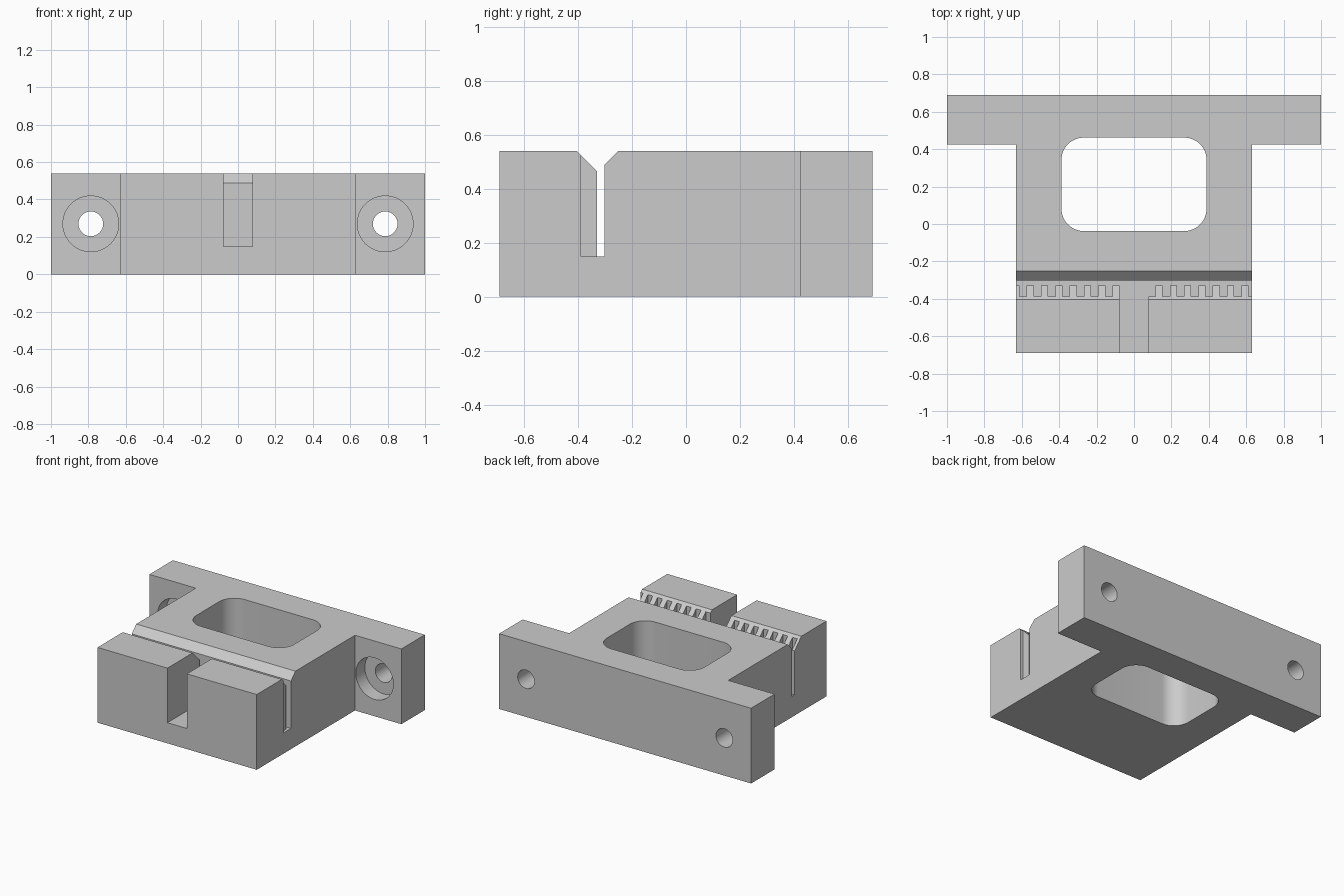
import bpy, bmesh, math
from mathutils import Matrix, Vector

cube = bpy.data.objects.get("Cube")
if cube:
    bpy.data.objects.remove(cube, do_unlink=True)

HEIGHT, HALF_WIDTH, FLOOR = 0.54, 0.632, 0.148
PITCH = 0.0765

grey = bpy.data.materials.new("plain_grey")
grey.use_nodes = True
grey.diffuse_color = (0.6, 0.6, 0.6, 1)
grey.node_tree.nodes["Principled BSDF"].inputs["Base Color"].default_value = (0.6, 0.6, 0.6, 1)


def finish(bm, name):
    bmesh.ops.recalc_face_normals(bm, faces=bm.faces)
    mesh = bpy.data.meshes.new(name)
    bm.to_mesh(mesh)
    bm.free()
    mesh.materials.append(grey)
    obj = bpy.data.objects.new(name, mesh)
    bpy.context.collection.objects.link(obj)
    return obj


def prism(name, points, offset):
    """Extrude a closed outline of 3D points along an offset."""
    bm = bmesh.new()
    face = bm.faces.new([bm.verts.new(p) for p in points])
    new = bmesh.ops.extrude_face_region(bm, geom=[face])["geom"]
    bmesh.ops.translate(bm, verts=[v for v in new if isinstance(v, bmesh.types.BMVert)], vec=offset)
    return finish(bm, name)


def boxes(name, bounds):
    """One mesh of boxes, each given by its low and high corner."""
    bm = bmesh.new()
    for low, high in bounds:
        low, high = Vector(low), Vector(high)
        place = Matrix.Translation((low + high) / 2) @ Matrix.Diagonal((*(high - low), 1))
        bmesh.ops.create_cube(bm, size=1, matrix=place)
    return finish(bm, name)


def bores(name, radius, y0, y1):
    """A mirrored pair of cylinders running along y."""
    bm = bmesh.new()
    for side in (-1, 1):
        place = Matrix.Translation((side * 0.787, (y0 + y1) / 2, 0.27)) @ Matrix.Rotation(math.pi / 2, 4, "X")
        bmesh.ops.create_cone(bm, cap_ends=True, segments=64, radius1=radius, radius2=radius,
                              depth=y1 - y0, matrix=place)
    return finish(bm, name)


# T-shaped block with the mounting flange at the back
half = [(HALF_WIDTH, -0.69), (HALF_WIDTH, 0.424), (1, 0.424), (1, 0.69)]
outline = half + [(-x, y) for x, y in reversed(half)]
block = prism("belt_clamp_block", [(x, y, 0) for x, y in outline], (0, 0, HEIGHT))

# Rounded window through the middle
radius, window = 0.12, []
for i, (sx, sy) in enumerate([(1, 1), (-1, 1), (-1, -1), (1, -1)]):
    for step in range(13):
        a = math.pi / 2 * (i + step / 12)
        window.append((sx * (0.388 - radius) + radius * math.cos(a),
                       0.212 + sy * (0.25 - radius) + radius * math.sin(a), -0.1))
window_cutter = prism("window_cutter", window, (0, 0, 0.8))

# Belt slot with a flared mouth
slot = [(-0.329, FLOOR), (-0.302, FLOOR), (-0.302, 0.489), (-0.241, 0.55), (-0.415, 0.55), (-0.329, 0.464)]
slot_cutter = prism("slot_cutter", [(-0.8, y, z) for y, z in slot], (1.6, 0, 0))

# Front gap and the belt tooth pockets along the slot
gap_cutter = boxes("gap_cutter", [((-0.077, -0.8, FLOOR), (0.077, -0.315, 0.7))])
pockets = [((k * PITCH, -0.388, FLOOR), ((k + 0.5) * PITCH, -0.315, 0.7))
           for k in range(-8, 9) if not -2 < k < 1]
pocket_cutter = boxes("pocket_cutter", pockets)

# Counterbored screw holes in the flange
hole_cutter = bores("hole_cutter", 0.066, 0.3, 0.8)
counterbore_cutter = bores("counterbore_cutter", 0.149, 0.35, 0.527)

bpy.context.view_layer.objects.active = block
for cutter in (window_cutter, slot_cutter, gap_cutter, pocket_cutter, counterbore_cutter, hole_cutter):
    cut = block.modifiers.new(cutter.name, "BOOLEAN")
    cut.operation, cut.solver, cut.object = "DIFFERENCE", "EXACT", cutter
    bpy.ops.object.modifier_apply(modifier=cut.name)
    bpy.data.objects.remove(cutter, do_unlink=True)

# Smooth curved walls, keep machined edges sharp
bpy.ops.object.select_all(action="DESELECT")
block.select_set(True)
bpy.ops.object.shade_smooth_by_angle(angle=math.radians(30))
